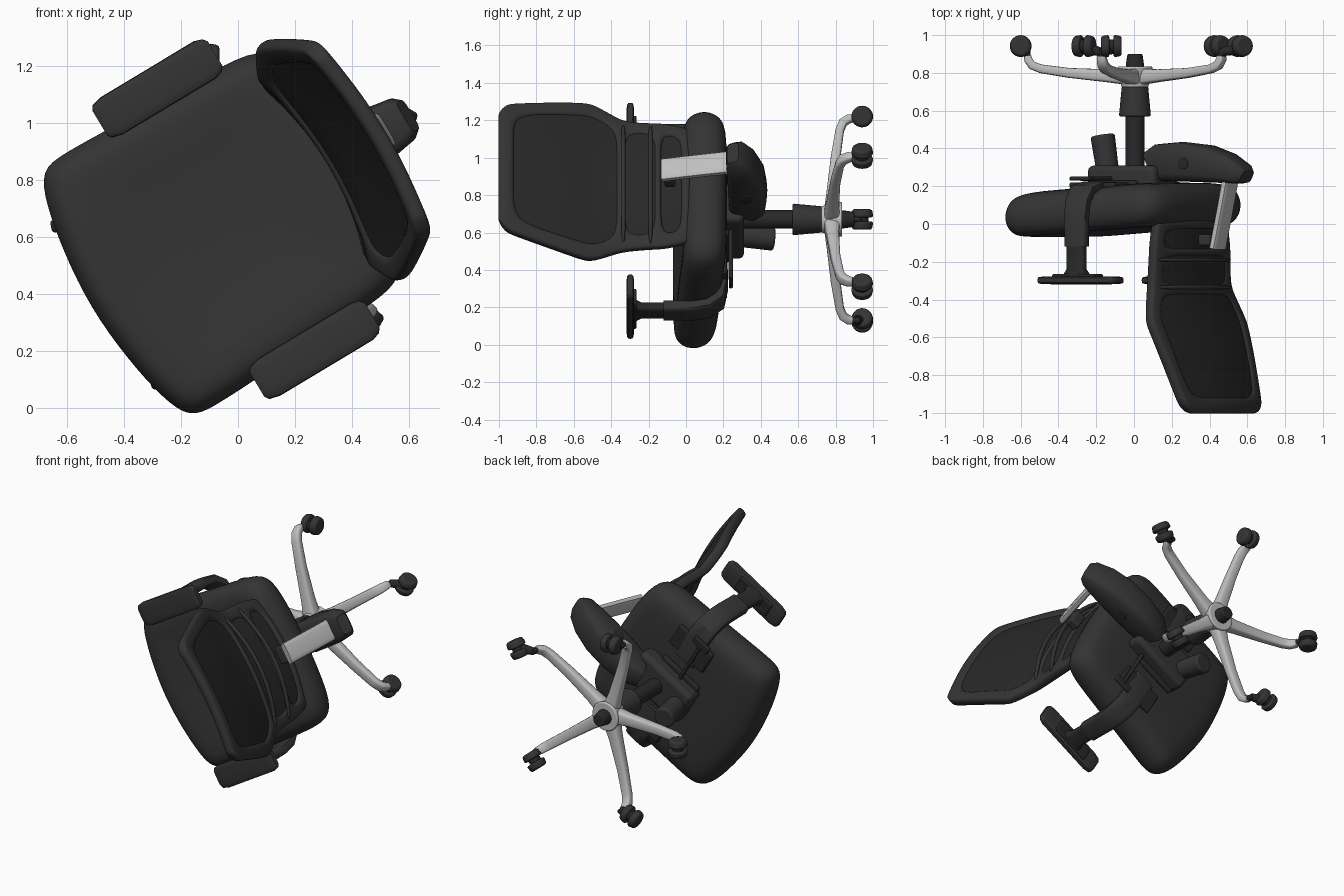
import bpy, bmesh, math
from mathutils import Vector, Matrix

if "Cube" in bpy.data.objects:
    bpy.data.objects.remove(bpy.data.objects["Cube"])

# Chair space: X = rearward, Y = sideways, Z = chair's up. The chair lies over, so up becomes world -y.
T = math.radians(31)
C, S = math.cos(T), math.sin(T)
M = Matrix(((C, -S, 0, .005), (0, 0, -1, 0), (S, C, 0, .67), (0, 0, 0, 1)))


def material(name, v):
    m = bpy.data.materials.new(name)
    m.diffuse_color = (v, v, v, 1)
    m.use_nodes = True
    m.node_tree.nodes["Principled BSDF"].inputs["Base Color"].default_value = m.diffuse_color
    return m


CHARCOAL = material("charcoal", .034)
BLACK = material("black", .021)
SILVER = material("silver", .52)


def finish(name, bm, mat, subsurf=0, bevel=0, thick=0, angle=40):
    bmesh.ops.recalc_face_normals(bm, faces=bm.faces)
    me = bpy.data.meshes.new(name)
    bm.to_mesh(me)
    bm.free()
    me.shade_smooth()
    if not subsurf:
        me.set_sharp_from_angle(angle=math.radians(angle))
    me.materials.append(mat)
    ob = bpy.data.objects.new(name, me)
    bpy.context.collection.objects.link(ob)
    ob.matrix_world = M
    if thick:
        m = ob.modifiers.new("thickness", 'SOLIDIFY')
        m.thickness, m.offset = thick, 0
    if bevel:
        m = ob.modifiers.new("bevel", 'BEVEL')
        m.width, m.segments = bevel, 3
    if subsurf:
        m = ob.modifiers.new("smooth", 'SUBSURF')
        m.levels = m.render_levels = subsurf
    return ob


def loft(name, rings, mat, **kw):
    bm = bmesh.new()
    vs = [[bm.verts.new(p) for p in r] for r in rings]
    n = len(vs[0])
    for a, b in zip(vs, vs[1:]):
        for i in range(n):
            bm.faces.new((a[i], a[(i + 1) % n], b[(i + 1) % n], b[i]))
    bm.faces.new(vs[0])
    bm.faces.new(vs[-1])
    return finish(name, bm, mat, **kw)


def sweep(name, path, mat, phi=0, origin=(0, 0, 0), **kw):
    """Rounded bar along (r, h, half width, half thickness) in the upright plane at angle phi."""
    rot = Matrix.Translation(origin) @ Matrix.Rotation(phi, 4, 'Z')
    rings = []
    for i, (r, h, w, t) in enumerate(path):
        p, q = path[max(i - 1, 0)], path[min(i + 1, len(path) - 1)]
        d = Vector((q[0] - p[0], q[1] - p[1])).normalized()
        ring = []
        for k in range(16):
            c, s = math.cos(k * math.pi / 8), math.sin(k * math.pi / 8)
            u = w * math.copysign(abs(c) ** .5, c)
            v = t * math.copysign(abs(s) ** .5, s)
            ring.append(rot @ Vector((r - d.y * v, u, h + d.x * v)))
        rings.append(ring)
    return loft(name, rings, mat, **kw)


def cyl(name, p0, p1, r0, r1, mat, bevel=0):
    p0, p1 = Vector(p0), Vector(p1)
    d = p1 - p0
    bm = bmesh.new()
    bmesh.ops.create_cone(bm, cap_ends=True, segments=28, radius1=r0, radius2=r1, depth=d.length,
                          matrix=Matrix.Translation((p0 + p1) / 2) @ d.to_track_quat('Z', 'Y').to_matrix().to_4x4())
    return finish(name, bm, mat, bevel=bevel)


def box(name, centre, size, mat, bevel=.012):
    bm = bmesh.new()
    bmesh.ops.create_cube(bm, size=1, matrix=Matrix.Translation(centre) @ Matrix.Diagonal((*size, 1)))
    return finish(name, bm, mat, bevel=bevel)


# Seat cushion: one outline stacked in rings, tilted a little and waterfall-edged
half = [(-.61, 0), (-.59, .22), (-.555, .4), (-.51, .505), (-.42, .515), (-.2, .505), (.05, .495), (.3, .49), (.4, .45),
        (.43, .26), (.44, 0)]
outline = half + [(a, -s) for a, s in half[-2:0:-1]]


def seat_ring(h, k):
    return [(-.08 + (a + .08) * k, s * k - .008, h - .07 * ((a + .08) * k)) for a, s in outline]


loft("seat", [seat_ring(h, k) for h, k in
              ((.02, .3), (.035, .6), (.045, .83), (.025, .96), (-.055, 1.02), (-.14, .985), (-.19, .88), (-.2, .5))],
     CHARCOAL, subsurf=2)

# Backrest: curved surface given by rows of (height, depth at the sides, half width, bow of the middle)
rows = [(-.03, .33, .34, .06), (.03, .33, .365, .06), (.13, .33, .385, .06), (.17, .33, .385, .06), (.32, .325, .395, .06),
        (.38, .335, .42, .06), (.5, .365, .485, .06), (.55, .385, .485, .06), (.7, .44, .455, .055), (.92, .51, .405, .045),
        (.965, .525, .39, .04), (1.005, .535, .33, .035)]
cols = (-1, -.93, -.8, -.4, 0, .4, .8, .93, 1)


def back_sheet(name, keep, mat, thick, shift=0, subsurf=2):
    bm = bmesh.new()
    v = [[bm.verts.new((a + b * (1 - t * t) + shift, w * t, h)) for t in cols] for h, a, w, b in rows]
    for i in range(len(rows) - 1):
        for j in range(len(cols) - 1):
            if keep(i, j):
                bm.faces.new((v[i][j], v[i][j + 1], v[i + 1][j + 1], v[i + 1][j]))
    for p in [p for p in bm.verts if not p.link_faces]:
        bm.verts.remove(p)
    return finish(name, bm, mat, thick=thick, subsurf=subsurf)


openings = (1, 3, 5, 6, 7, 8)
inner = (2, 3, 4, 5)
back_sheet("backrest_frame", lambda i, j: j not in inner or i not in openings, CHARCOAL, .06)
back_sheet("backrest_panel", lambda i, j: 4 <= i <= 9 and 1 <= j <= 6, BLACK, .03)
back_sheet("lower_back_panel", lambda i, j: i in (0, 1, 2) and 1 <= j <= 6, BLACK, .025)
back_sheet("lumbar_pad", lambda i, j: i in (2, 3, 4) and 1 <= j <= 6, BLACK, .025, .005)

# Lumbar straps bowed behind the frame
for k, h in enumerate((.19, .335)):
    pts = [(t * .38, .36 + .1 * (1 - t * t), h) for t in (-1, -.6, -.2, .2, .6, 1)]
    loft(f"lumbar_strap_{k}", [[(a + x, s, z + y) for x, y in ((-.015, -.012), (.015, -.012), (.015, .012), (-.015, .012))]
                               for s, a, z in pts], CHARCOAL, subsurf=2)

# Silver upright, its fixing and the curved carrier below
sweep("back_upright", [(.595, -.26, .066, .02), (.555, -.07, .066, .02), (.51, .13, .066, .02)], SILVER)
box("upright_fixing", (.455, 0, .085), (.07, .11, .06), CHARCOAL)
sweep("back_carrier", [(.12, -.3, .07, .09), (.17, -.325, .085, .1), (.3, -.33, .1, .105), (.44, -.32, .105, .1),
                       (.57, -.295, .1, .08), (.66, -.265, .085, .055), (.69, -.25, .06, .035)], CHARCOAL)
cyl("carrier_bolt", (.36, -.106, -.32), (.36, .106, -.32), .03, .03, BLACK, .005)

# Tilt mechanism under the seat
box("tilt_housing", (-.02, 0, -.25), (.42, .24, .12), CHARCOAL, .03)
box("tilt_slide", (-.06, 0, -.215), (.3, .3, .03), BLACK)
cyl("tension_knob", (-.17, 0, -.29), (-.2, 0, -.47), .06, .065, CHARCOAL, .012)
for side in (-1, 1):
    cyl("adjuster_rod", (-.08 * side, 0, -.24), (-.08 * side, .42 * side, -.24), .012, .012, BLACK)
    box("adjuster_paddle", (-.08 * side, .42 * side, -.24), (.12, .05, .022), BLACK, .008)

# Armrests, one on each side
for side, label in ((1, "left"), (-1, "right")):
    o = (-.03, 0, 0)
    sweep(f"{label}_arm_support",
          [(.22, -.2, .075, .022), (.4, -.2, .075, .025), (.49, -.18, .073, .03), (.535, -.12, .07, .032), (.55, -.04, .068, .033),
           (.55, .05, .066, .034), (.55, .12, .066, .034)], CHARCOAL, side * math.pi / 2, o)
    sweep(f"{label}_arm_post", [(.55, .1, .054, .028), (.55, .24, .054, .028), (.55, .29, .085, .045)],
          BLACK, side * math.pi / 2, o)
    box(f"{label}_arm_mount", (-.03, side * .32, -.205), (.28, .16, .03), BLACK)
    box(f"{label}_arm_plate", (-.03, side * .54, .275), (.26, .1, .02), BLACK, .008)
    # pad: rounded bar lying fore and aft
    sweep(f"{label}_arm_pad", [(-.25, .298, .05, .014), (-.24, .298, .066, .019), (-.2, .298, .076, .021), (.18, .298, .076, .021),
                               (.21, .298, .066, .019), (.222, .298, .05, .014)], CHARCOAL, 0, (0, side * .535, 0))

# Gas column and hub
cyl("gas_column", (0, 0, -.28), (0, 0, -.6), .05, .05, BLACK)
cyl("column_sleeve", (0, 0, -.57), (0, 0, -.73), .085, .07, CHARCOAL, .008)
cyl("base_hub", (0, 0, -.72), (0, 0, -.835), .07, .095, SILVER, .01)
cyl("hub_bottom", (0, 0, -.83), (0, 0, -.9), .05, .04, BLACK, .008)

# Five legs with twin-wheel casters: (leg angle, caster x, caster z, axle angle), all in world terms
casters = [(180, -.6, .67, 90), (252, -.265, .13, 20), (324, .44, .31, 50), (36, .56, 1.01, 60), (108, -.12, 1.22, 0)]
to_chair = M.inverted()
for k, (ang, cx, cz, axle) in enumerate(casters):
    phi = math.radians(ang) - T
    sweep(f"leg_{k}", [(.03, -.78, .05, .045), (.15, -.785, .038, .034), (.35, -.8, .032, .026), (.5, -.822, .03, .023),
                       (.545, -.84, .029, .023), (.565, -.87, .026, .022), (.568, -.89, .022, .02)], SILVER, phi)
    c = to_chair @ Vector((cx, .942, cz))
    b = math.radians(axle) - T
    ax = Vector((math.cos(b), math.sin(b), 0))
    tip = Vector((math.cos(phi) * .568, math.sin(phi) * .568, -.87))
    cyl(f"caster_stem_{k}", tip, tip - Vector((0, 0, .06)), .016, .016, BLACK)
    # hood reaches from the stem over the wheels
    cyl(f"caster_hood_{k}", tip - Vector((0, 0, .04)), c + Vector((0, 0, .01)), .022, .034, BLACK)
    cyl(f"caster_axle_{k}", c - ax * .03, c + ax * .03, .035, .035, BLACK)
    for side in (-1, 1):
        cyl(f"caster_wheel_{k}", c + ax * side * .011, c + ax * side * .055, .06, .052, CHARCOAL, .012)
